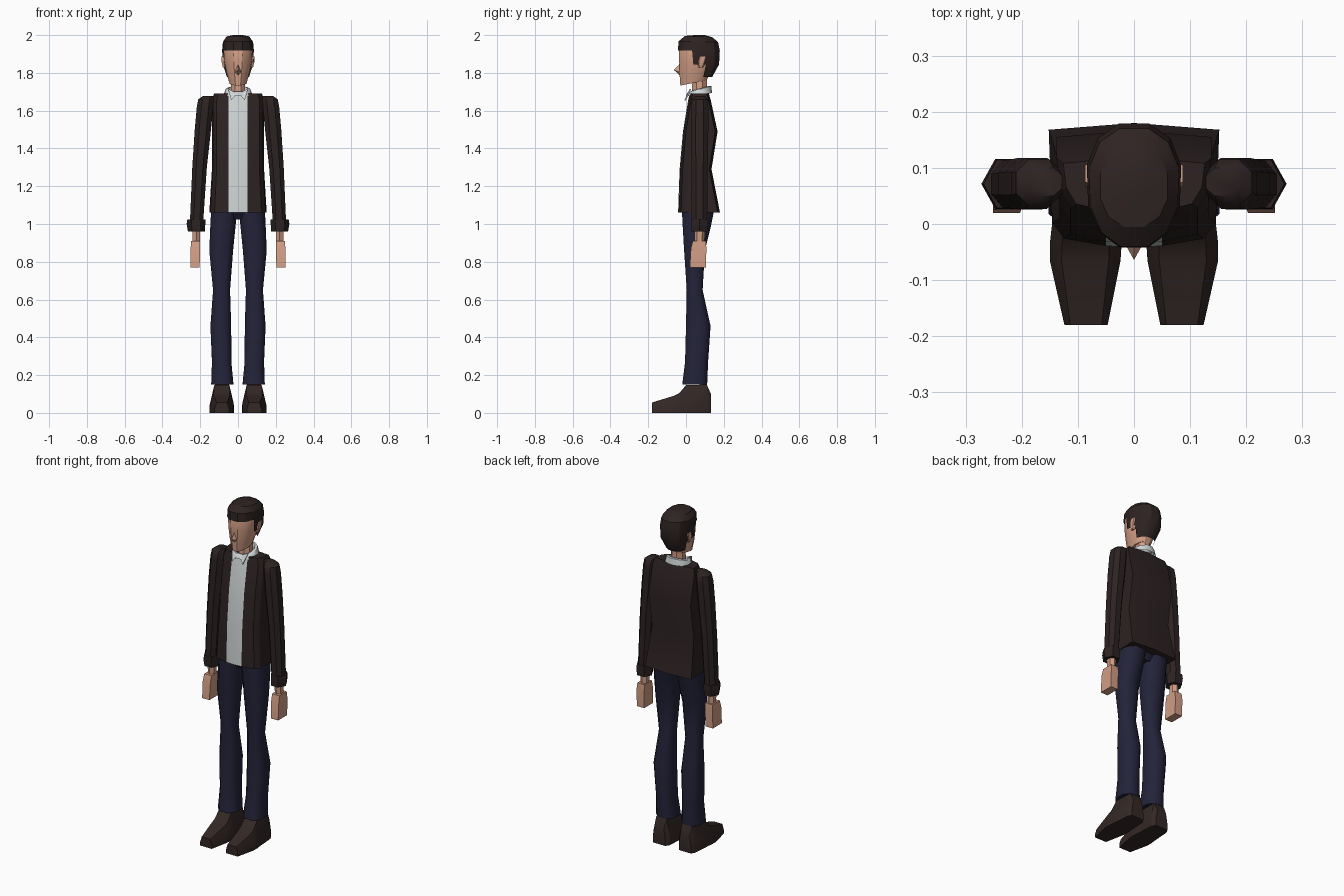
import bpy, bmesh, math
from mathutils import Vector


def material(name, r, g, b):
    m = bpy.data.materials.new(name)
    m.diffuse_color = (r, g, b, 1)
    return m


JACKET = material("dark brown jacket", 0.026, 0.016, 0.016)
SHIRT = material("pale grey shirt", 0.62, 0.66, 0.67)
DENIM = material("navy trousers", 0.017, 0.017, 0.042)
SKIN = material("skin", 0.64, 0.34, 0.235)
HAIR = material("dark brown hair", 0.027, 0.017, 0.016)
SHOE = material("brown shoe leather", 0.033, 0.021, 0.019)


def finish(bm, name, mats, mirror=False, smooth=35):
    bmesh.ops.recalc_face_normals(bm, faces=bm.faces)
    me = bpy.data.meshes.new(name)
    bm.to_mesh(me)
    bm.free()
    ob = bpy.data.objects.new(name, me)
    bpy.context.collection.objects.link(ob)
    for m in mats:
        me.materials.append(m)
    bpy.ops.object.select_all(action='DESELECT')
    ob.select_set(True)
    bpy.context.view_layer.objects.active = ob
    if smooth:
        bpy.ops.object.shade_smooth_by_angle(angle=math.radians(smooth))
    if mirror:
        mod = ob.modifiers.new("mirror", 'MIRROR')
        mod.use_mirror_merge = False
    return ob


def loft(rings, caps=True):
    """Skin a list of equal-length point rings."""
    bm = bmesh.new()
    vs = [[bm.verts.new(p) for p in r] for r in rings]
    n = len(vs[0])
    for a, b in zip(vs, vs[1:]):
        for i in range(n):
            j = (i + 1) % n
            bm.faces.new((a[i], a[j], b[j], b[i]))
    if caps:
        bm.faces.new(vs[0][::-1])
        bm.faces.new(vs[-1])
    return bm


def oval(z, x0, x1, y0, y1, n=8, box=0.8, tilt=0.0, narrow=0.0, turn=0.5):
    """Ring in the given x and y range; tilt lifts the back, narrow pinches the front."""
    k = math.cos(math.pi / n) ** box if turn else 1
    pts = []
    for i in range(n):
        a = 2 * math.pi * (i + turn) / n
        c, s = math.cos(a), math.sin(a)
        u = math.copysign(abs(c) ** box, c) / k
        v = math.copysign(abs(s) ** box, s) / k
        u *= 1 - narrow * max(0, -v)
        y = (y0 + y1) / 2 + v * (y1 - y0) / 2
        pts.append(Vector(((x0 + x1) / 2 + u * (x1 - x0) / 2, y,
                           z + tilt * (y - (y0 + y1) / 2))))
    return pts


def tube(name, rows, mat, mirror=False, smooth=35, **kw):
    return finish(loft([oval(*r, **kw) for r in rows]), name, [mat], mirror, smooth)


# Shoes: cross-sections from toe to heel (y, inner x, outer x, top z)
def shoe_ring(y, x0, x1, z, top):
    m = (x0 + x1) / 2
    return [Vector(p) for p in ((x0, y, 0), (x1, y, 0), (x1, y, z * 0.4),
                                (m + top, y, z), (m - top, y, z), (x0, y, z * 0.4))]


finish(loft([shoe_ring(*r) for r in (
    (-0.18, 0.047, 0.124, 0.055, 0.028), (-0.065, 0.024, 0.150, 0.09, 0.042),
    (-0.035, 0.022, 0.150, 0.105, 0.042), (0.0, 0.025, 0.146, 0.147, 0.04),
    (0.11, 0.03, 0.138, 0.15, 0.035), (0.132, 0.045, 0.125, 0.10, 0.03))]),
    "shoe", [SHOE], True, 30)

# Trousers
tube("trouser_leg", [(0.15, 0.024, 0.142, -0.02, 0.112), (0.27, 0.035, 0.138, -0.005, 0.117),
                     (0.46, 0.036, 0.146, 0.0, 0.13), (0.65, 0.042, 0.132, 0.004, 0.088),
                     (0.86, 0.026, 0.152, -0.01, 0.10), (0.98, 0.014, 0.147, -0.017, 0.13),
                     (1.08, 0.004, 0.142, -0.022, 0.15)], DENIM, True, 50)
tube("trouser_seat", [(1.025, -0.06, 0.06, 0.01, 0.11), (1.08, -0.13, 0.13, -0.015, 0.14)], DENIM)


# Jacket with the shirt front showing between its edges
def torso_ring(z, yf, yb, w):
    half = [(0.05, yf + 0.003), (w * 0.82, yf + 0.016), (w * 0.96, yf + 0.045),
            (w, yb - 0.012)]
    pts = [(0, yf)] + half + [(0, yb)] + [(-x, y) for x, y in half[::-1]]
    return [Vector((x, y, z)) for x, y in pts]


bm = loft([torso_ring(*r) for r in (
    (1.06, -0.042, 0.18, 0.152), (1.29, -0.034, 0.135, 0.138), (1.49, -0.016, 0.167, 0.138),
    (1.66, 0.012, 0.13, 0.138), (1.692, 0.02, 0.12, 0.126))])
bm.normal_update()
for f in bm.faces:
    c = f.calc_center_median()
    if abs(c.x) < 0.04 and c.y < 0.03 and abs(f.normal.z) < 0.7:
        f.material_index = 1
finish(bm, "jacket_and_shirt_front", [JACKET, SHIRT], smooth=25)

# Sleeves and cuffs
tube("sleeve", [(1.0, 0.185, 0.255, 0.03, 0.112), (1.3, 0.165, 0.242, 0.028, 0.115),
                (1.5, 0.143, 0.229, 0.026, 0.118), (1.62, 0.132, 0.218, 0.027, 0.118),
                (1.66, 0.128, 0.21, 0.032, 0.115), (1.678, 0.128, 0.185, 0.05, 0.10)],
     JACKET, True, 40, box=0.9)
tube("cuff", [(0.96, 0.176, 0.265, 0.024, 0.12), (1.0, 0.173, 0.272, 0.02, 0.123),
              (1.025, 0.173, 0.268, 0.022, 0.121)], JACKET, True, 30, n=6, box=1, turn=0)

# Wrists and mitten-like hands
tube("wrist", [(0.9, 0.202, 0.24, 0.05, 0.095), (0.98, 0.2, 0.242, 0.047, 0.097)],
     SKIN, True, n=6, box=1)
tube("hand", [(0.77, 0.203, 0.251, 0.02, 0.105), (0.87, 0.201, 0.251, 0.026, 0.108),
              (0.91, 0.2, 0.248, 0.036, 0.105)], SKIN, True, n=4, box=1)

# Neck and collar
tube("neck", [(1.66, -0.04, 0.04, 0.03, 0.11), (1.79, -0.035, 0.035, 0.035, 0.11)], SKIN, box=1)
finish(loft([oval(1.685, -0.075, 0.075, 0.0, 0.138, 12, 1, 0.12),
             oval(1.712, -0.064, 0.064, 0.006, 0.134, 12, 1, 0.28),
             oval(1.716, -0.05, 0.05, 0.018, 0.122, 12, 1, 0.3),
             oval(1.69, -0.042, 0.042, 0.028, 0.112, 12, 1, 0.2)], caps=False),
       "shirt_collar", [SHIRT], smooth=50)
tip = [Vector(p) for p in ((0.004, 0.008, 1.692), (0.052, 0.02, 1.715), (0.036, -0.008, 1.655))]
finish(loft([tip, [p + Vector((0, 0.008, 0)) for p in tip]]), "collar_point", [SHIRT], True, 0)

# Head
finish(loft([oval(1.747, -0.047, 0.047, -0.03, 0.11, 12, 0.85, 0.2, 0.15),
             oval(1.80, -0.062, 0.062, -0.034, 0.13, 12, 0.85, 0.1, 0.1),
             oval(1.86, -0.075, 0.075, -0.036, 0.145, 12, 0.85, 0, 0.1),
             oval(1.93, -0.079, 0.079, -0.036, 0.15, 12, 0.85, 0, 0.1),
             oval(1.97, -0.065, 0.065, -0.02, 0.14, 12, 0.85)]), "head", [SKIN], smooth=30)

# Nose: a small four-sided wedge on the face
bm = bmesh.new()
base = [bm.verts.new(p) for p in ((0, -0.03, 1.852), (0.019, -0.03, 1.803),
                                  (0, -0.03, 1.785), (-0.019, -0.03, 1.803))]
peak = bm.verts.new((0, -0.064, 1.815))
for i in range(4):
    bm.faces.new((base[i], base[(i + 1) % 4], peak))
bm.faces.new(base[::-1])
finish(bm, "nose", [SKIN], smooth=0)

# Ears
tube("ear", [(1.828, 0.06, 0.08, 0.068, 0.088), (1.86, 0.06, 0.087, 0.06, 0.105),
             (1.888, 0.06, 0.087, 0.068, 0.112)], SKIN, True, n=6, box=0.8)

# Hair: a cap whose lower rows are cut away around the face
bm = loft([oval(1.777, -0.058, 0.058, 0.0, 0.138, 12, 0.85),
           oval(1.845, -0.08, 0.08, -0.03, 0.175, 12, 0.85),
           oval(1.918, -0.084, 0.084, -0.042, 0.179, 12, 0.85, 0, 0.08),
           oval(1.965, -0.08, 0.08, -0.04, 0.17, 12, 0.85, -0.02, 0.08),
           oval(1.992, -0.06, 0.06, -0.005, 0.14, 12, 0.9, -0.05),
           oval(2.0, -0.025, 0.025, 0.045, 0.1, 12, 1)])
gone = []
for f in bm.faces:
    c = f.calc_center_median()
    if c.z < 1.82 and (c.y < 0.08 or len(f.verts) > 4) or c.z < 1.9 and c.y < 0.05:
        gone.append(f)
bmesh.ops.delete(bm, geom=gone, context='FACES')
finish(bm, "hair", [HAIR], smooth=30)
